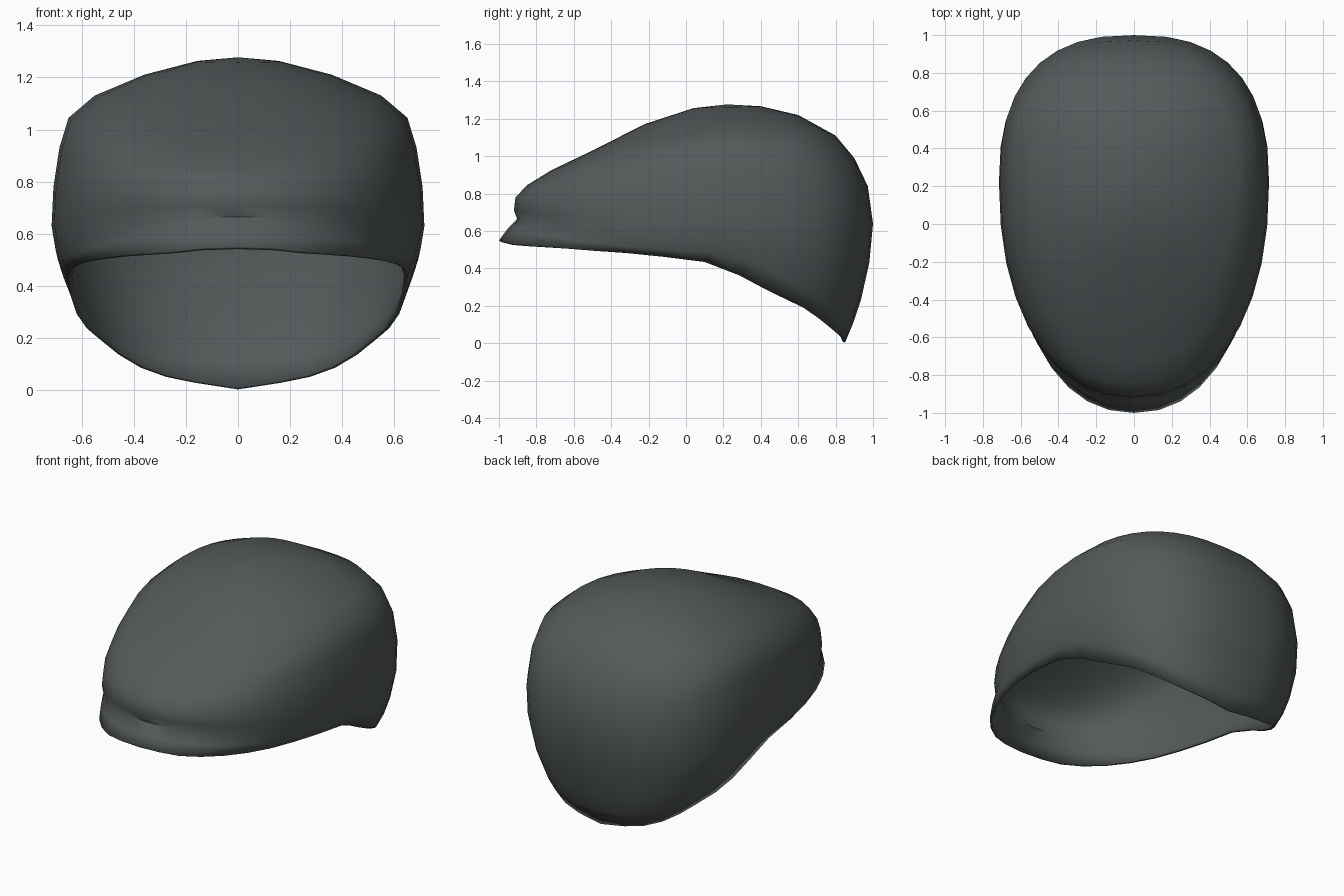
import bpy, bmesh, math

if "Cube" in bpy.data.objects:
    bpy.data.objects.remove(bpy.data.objects["Cube"])

SEG = 36
cloth = bpy.data.materials.new("dark grey cloth")
cloth.diffuse_color = (0.088, 0.100, 0.100, 1)
cloth.use_nodes = True
cloth.node_tree.nodes["Principled BSDF"].inputs["Base Color"].default_value = cloth.diffuse_color

# bottom edge height along y, front to back
RIM = [(-1.0, .55), (-.93, .53), (-.75, .515), (-.4, .487), (-.2, .475), (0, .442),
       (.16, .43), (.3, .355), (.45, .275), (.65, .18), (.84, .03), (.85, .003)]


def rim_z(y):
    for (y0, z0), (y1, z1) in zip(RIM, RIM[1:]):
        if y <= y1:
            return z0 + (z1 - z0) * max(0, (y - y0) / (y1 - y0))
    return RIM[-1][1]


# rings: front y, front z, back y, back z, half width, side z, widest y
RINGS = [
    (-1.0, None, .85, None, .65, None, .10),
    (-.955, .61, .895, .11, .68, .485, .14),
    (-.903, .665, .935, .23, .70, .54, .18),
    (-.92, .71, .98, .43, .715, .63, .22),
    (-.912, .78, 1.0, .64, .708, .78, .24),
    (-.85, .845, .972, .84, .685, .93, .25),
    (-.72, .925, .90, .99, .65, 1.045, .25),
    (-.5, 1.03, .80, 1.11, .55, 1.13, .25),
    (-.22, 1.172, .60, 1.22, .36, 1.21, .23),
    (.04, 1.257, .40, 1.267, .16, 1.262, .22),
]


def ring_points(yf, zf, yb, zb, w, zs, ym):
    pts = []
    for i in range(SEG):
        a = 2 * math.pi * i / SEG
        s, c = math.sin(a), math.cos(a)
        n = 2.5 if c > 0 else 2.2
        half = (yb - ym) if c > 0 else (ym - yf)
        x = w * math.copysign(abs(s) ** (2 / n), s)
        u = abs(c) ** (2 / n)
        y = ym + math.copysign(half * u, c)
        if zs is None:
            z = rim_z(y)
        else:
            z = zs + ((zb if c > 0 else zf) - zs) * u ** 1.5
        pts.append((x, y, z))
    return pts


# cap shell: brim, band and crown lofted as one skin
bm = bmesh.new()
rings = [[bm.verts.new(p) for p in ring_points(*r)] for r in RINGS]
for lo, hi in zip(rings, rings[1:]):
    for i in range(SEG):
        j = (i + 1) % SEG
        bm.faces.new((lo[i], hi[i], hi[j], lo[j]))
top = bm.verts.new((0, .22, 1.277))
for i in range(SEG):
    bm.faces.new((rings[-1][i], top, rings[-1][(i + 1) % SEG]))

mesh = bpy.data.meshes.new("flat_cap")
bm.to_mesh(mesh)
bm.free()
mesh.materials.append(cloth)
mesh.polygons.foreach_set("use_smooth", [True] * len(mesh.polygons))
cap = bpy.data.objects.new("flat_cap", mesh)
bpy.context.collection.objects.link(cap)

# cloth thickness, inward
solid = cap.modifiers.new("thickness", "SOLIDIFY")
solid.thickness = .015
solid.offset = -1

bpy.context.view_layer.objects.active = cap
cap.select_set(True)
bpy.ops.object.shade_smooth_by_angle(angle=math.radians(60))
